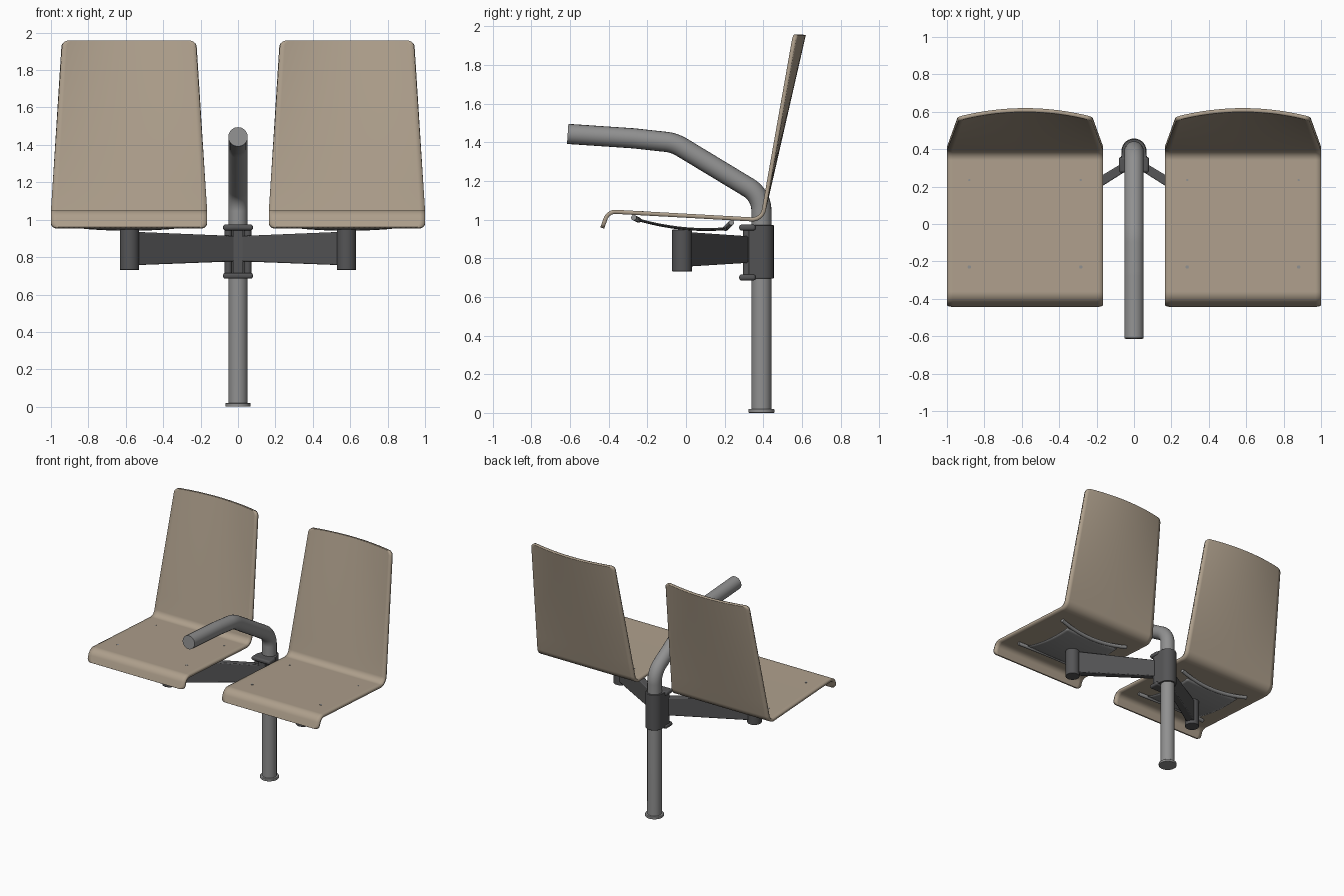
import bpy, bmesh, math
from mathutils import Vector

if "Cube" in bpy.data.objects:
    bpy.data.objects.remove(bpy.data.objects["Cube"])


def material(name, rgb):
    m = bpy.data.materials.new(name)
    m.diffuse_color = (*rgb, 1)
    m.use_nodes = True
    m.node_tree.nodes["Principled BSDF"].inputs["Base Color"].default_value = m.diffuse_color
    return m


TAN = material("tan seat", (0.42, 0.345, 0.26))
GREY = material("tube grey", (0.28, 0.28, 0.28))
DARK = material("bracket grey", (0.09, 0.09, 0.093))


def finish(ob, mat, angle=35):
    ob.data.materials.clear()
    ob.data.materials.append(mat)
    bpy.ops.object.select_all(action='DESELECT')
    ob.select_set(True)
    bpy.context.view_layer.objects.active = ob
    bpy.ops.object.shade_smooth_by_angle(angle=math.radians(angle))
    return ob


def mesh_object(name, verts, faces):
    me = bpy.data.meshes.new(name)
    me.from_pydata(verts, [], faces)
    ob = bpy.data.objects.new(name, me)
    bpy.context.collection.objects.link(ob)
    return ob


def modifier(ob, kind, **settings):
    m = ob.modifiers.new(kind.lower(), kind)
    for key, value in settings.items():
        setattr(m, key, value)


def grid(name, rows):
    n = len(rows[0])
    faces = [(i * n + j, i * n + j + 1, (i + 1) * n + j + 1, (i + 1) * n + j)
             for i in range(len(rows) - 1) for j in range(n - 1)]
    return mesh_object(name, [v for r in rows for v in r], faces)


def prism(name, outline, z0, z1, mat, bevel=0.0):
    n = len(outline)
    verts = [(x, y, z) for z in (z0, z1) for x, y in outline]
    faces = [tuple(range(n))[::-1], tuple(range(n, 2 * n))]
    faces += [(i, (i + 1) % n, n + (i + 1) % n, n + i) for i in range(n)]
    ob = mesh_object(name, verts, faces)
    if bevel:
        modifier(ob, 'BEVEL', width=bevel, segments=3)
    return finish(ob, mat)


def circle(cx, cy, r, n=40):
    return [(cx + r * math.cos(2 * math.pi * i / n), cy + r * math.sin(2 * math.pi * i / n))
            for i in range(n)]


def fillet(pts, radii, n=10):
    """Round the inner corners of a 2D path."""
    pts = [Vector(p) for p in pts]
    out = [pts[0]]
    for a, p, b, r in zip(pts, pts[1:], pts[2:], radii):
        u, v = (a - p).normalized(), (b - p).normalized()
        half = u.angle(v) / 2
        c = p + (u + v).normalized() * (r / math.sin(half))
        s, e = p + u * (r / math.tan(half)) - c, p + v * (r / math.tan(half)) - c
        for i in range(n + 1):
            out.append(c + s.lerp(e, i / n).normalized() * r)
    return out + [pts[-1]]


def tube(name, pts, r, mat):
    cu = bpy.data.curves.new(name, 'CURVE')
    cu.dimensions = '3D'
    cu.bevel_depth, cu.bevel_resolution, cu.use_fill_caps = r, 8, True
    sp = cu.splines.new('POLY')
    sp.points.add(len(pts) - 1)
    for p, co in zip(sp.points, pts):
        p.co = (*co, 1)
    ob = bpy.data.objects.new(name, cu)
    bpy.context.collection.objects.link(ob)
    bpy.ops.object.select_all(action='DESELECT')
    ob.select_set(True)
    bpy.context.view_layer.objects.active = ob
    bpy.ops.object.convert(target='MESH')
    return finish(bpy.context.view_layer.objects.active, mat)


# Seat shell: bent plywood profile swept across a tapering width
def seat_shell(name, cx):
    path = fillet([(-0.443, 0.96), (-0.41, 1.053), (0.385, 1.009), (0.553, 1.958)], [0.065, 0.05])
    cum = [0]
    for a, b in zip(path, path[1:]):
        cum.append(cum[-1] + (b - a).length)
    total, r = cum[-1], 0.03
    ends = [0.0, 0.002, 0.006, 0.012, 0.02, r]
    stops = sorted(set(cum + ends + [total - e for e in ends] + [total - 0.1 * k for k in range(1, 9)]))
    rows, last = [], -1
    for s in stops:
        if s - last < 1e-4:
            continue
        last = s
        k = max(i for i in range(len(cum) - 1) if cum[i] <= s + 1e-9)
        p = path[k].lerp(path[k + 1], (s - cum[k]) / (cum[k + 1] - cum[k]))
        t = max(0, (p.y - 1.053) / 0.904) if p.x > 0 else 0
        full = 0.4175 - 0.0625 * t
        d = max(0, r - min(s, total - s))
        w = full - r + math.sqrt(max(0, r * r - d * d))
        rows.append([(cx + w * v, p.x + 0.046 * t * (1 - (v * w / full) ** 2), p.y)
                     for v in (j / 14 - 1 for j in range(29))])
    ob = grid(name, rows)
    modifier(ob, 'SOLIDIFY', thickness=0.021, offset=-1)
    finish(ob, TAN, 40)


for side, label in ((-1, "left"), (1, "right")):
    cx = side * 0.5825
    seat_shell(label + "_seat", cx)

    # Bowed rods under the seat
    for part, ye, ze, ym, zm in (("front", -0.27, 1.010, -0.245, 0.998),
                                 ("rear", 0.235, 0.985, 0.205, 0.955)):
        pts = []
        for i in range(17):
            v = i / 8 - 1
            pts.append((cx + 0.31 * v, ym + (ye - ym) * v * v, zm + (ze - zm) * v * v))
        tube(f"{label}_{part}_rod", pts, 0.014, GREY)

    # Dished support plate
    rows = []
    for i in range(15):
        u = i / 14
        rows.append([(cx + 0.24 * v, -0.25 + 0.46 * u,
                      0.995 - 0.1337 * u + 0.0867 * u * u + 0.010 * v * v)
                     for v in (j / 8 - 1 for j in range(17))])
    plate = grid(label + "_support_plate", rows)
    modifier(plate, 'SOLIDIFY', thickness=0.005, offset=0)
    finish(plate, GREY)

    # Bolt heads nearly flush with the seat face
    for k, (bx, by) in enumerate([(x, y) for x in (-0.298, 0.298) for y in (-0.23, 0.235)]):
        z = 1.0325 - 0.0553 * (by + 0.036)
        prism(f"{label}_bolt_{k}", circle(cx + bx, by, 0.009 if by < 0 else 0.006, 16),
              z - 0.004, z + 0.002, GREY)

    # End post and tapering arm
    prism(label + "_end_post", circle(side * 0.58, -0.02, 0.052), 0.732, 0.948, DARK, 0.003)
    a, b = Vector((side * 0.03, 0.318)), Vector((side * 0.56, -0.008))
    n = Vector((-(b - a).y, (b - a).x)).normalized()
    verts = []
    for p, w, z0, z1 in ((a, 0.023, 0.777, 0.913), (b, 0.03, 0.757, 0.935)):
        for sgn, z in ((-1, z0), (1, z0), (1, z1), (-1, z1)):
            q = p + n * w * sgn
            verts.append((q.x, q.y, z))
    arm = mesh_object(label + "_arm", verts, [(0, 1, 2, 3), (7, 6, 5, 4), (0, 4, 5, 1),
                                              (1, 5, 6, 2), (2, 6, 7, 3), (3, 7, 4, 0)])
    bm = bmesh.new()
    bm.from_mesh(arm.data)
    bmesh.ops.recalc_face_normals(bm, faces=bm.faces)
    bm.to_mesh(arm.data)
    bm.free()
    modifier(arm, 'BEVEL', width=0.006, segments=2)
    finish(arm, DARK)

    # Hinge cheek where the arm meets the bracket
    prism(label + "_hinge_cheek", circle(side * 0.052, 0.315, 0.02, 24), 0.70, 0.96, DARK)

# Post with bent armrest
rail = fillet([(0.39, 0.01), (0.39, 1.125), (-0.06, 1.397), (-0.27, 1.42), (-0.612, 1.443)],
              [0.14, 0.2, 0.5], 14)
tube("post_and_armrest", [(0, p.x, p.y) for p in rail], 0.052, GREY)
prism("base_ring", circle(0, 0.39, 0.067), 0, 0.02, GREY, 0.004)

# Bracket sleeve around the post, with clamp flanges
outline = [(0.064 * math.cos(math.pi * i / 24), 0.39 + 0.064 * math.sin(math.pi * i / 24))
           for i in range(25)] + [(-0.074, 0.325), (0.074, 0.325)]
prism("bracket_sleeve", outline, 0.695, 0.972, DARK, 0.004)
for label, z in (("lower", 0.685), ("upper", 0.943)):
    prism(label + "_flange", [(-0.08, 0.275), (0.08, 0.275), (0.08, 0.36), (-0.08, 0.36)],
          z, z + 0.031, DARK, 0.012)
prism("bracket_web", [(-0.028, 0.295), (0.028, 0.295), (0.028, 0.34), (-0.028, 0.34)],
      0.70, 0.96, DARK)
